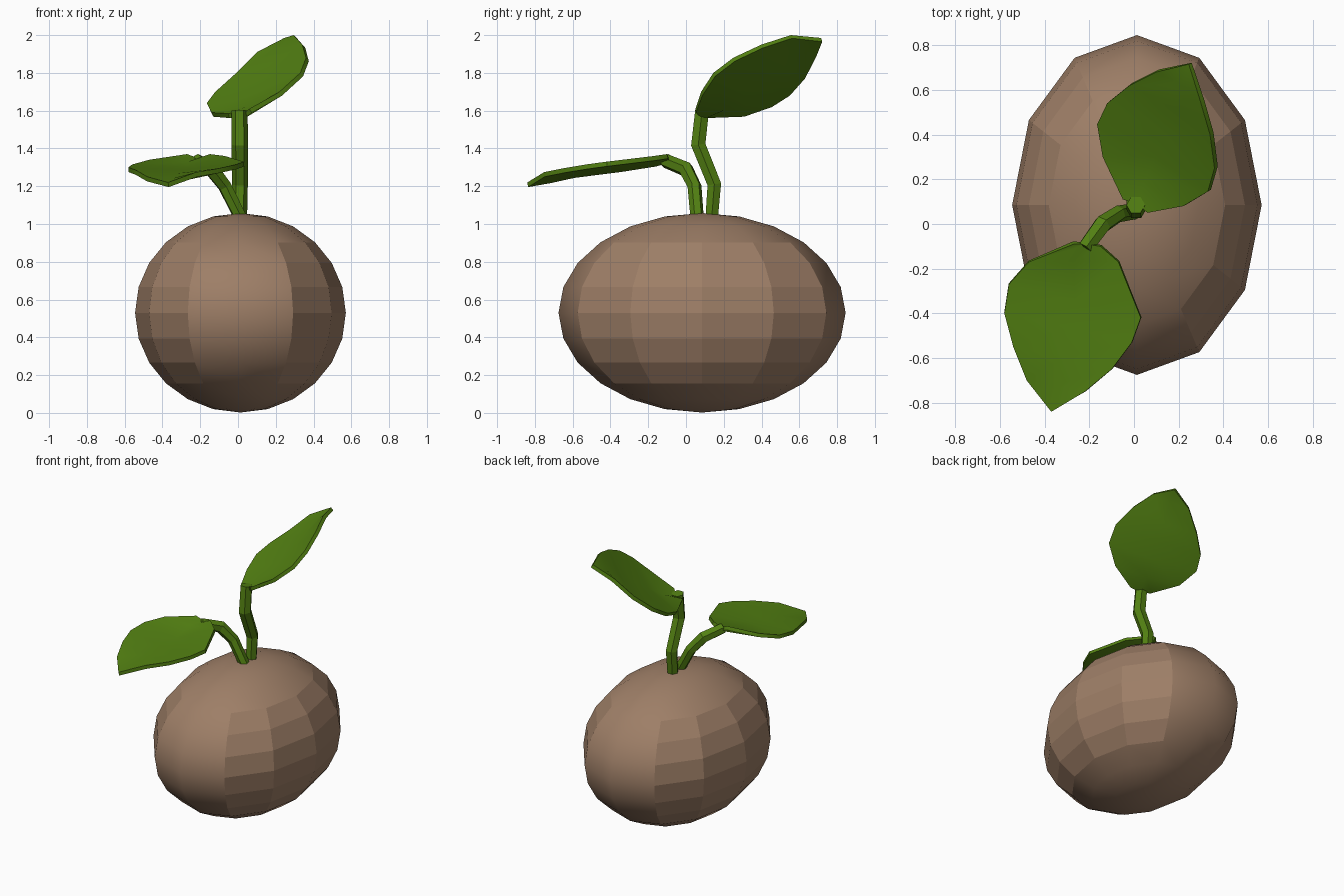
import bpy, bmesh
from mathutils import Vector

if "Cube" in bpy.data.objects:
    bpy.data.objects.remove(bpy.data.objects["Cube"])


def material(name, rgb):
    m = bpy.data.materials.new(name)
    m.diffuse_color = (*rgb, 1)
    m.use_nodes = True
    m.node_tree.nodes["Principled BSDF"].inputs["Base Color"].default_value = m.diffuse_color
    return m


brown = material("seed brown", (0.34, 0.21, 0.135))
green = material("leaf green", (0.085, 0.215, 0.006))

# Seed: low-poly ellipsoid, smooth on the ends and top, faceted on the flanks
bpy.ops.mesh.primitive_uv_sphere_add(segments=12, ring_count=12, radius=1)
seed = bpy.context.object
seed.name = "seed"
centre, size = Vector((0.013, 0.085, 0.53)), (0.558, 0.76, 0.528)
for v in seed.data.vertices:
    v.co = Vector(a * b for a, b in zip(v.co, size)) + centre
for p in seed.data.polygons:
    c = p.center - centre
    p.use_smooth = abs(c.x) < 0.2 or abs(c.z) > 0.38
seed.data.materials.append(brown)


# Stems: six-sided tubes along short paths
def stem(name, path):
    curve = bpy.data.curves.new(name, 'CURVE')
    curve.dimensions = '3D'
    curve.bevel_depth = 0.042
    curve.bevel_resolution = 1
    curve.use_fill_caps = True
    sp = curve.splines.new('POLY')
    sp.points.add(len(path) - 1)
    for pt, (x, y, z, r) in zip(sp.points, path):
        pt.co = (x, y, z, 1)
        pt.radius = r
    curve.materials.append(green)
    ob = bpy.data.objects.new(name, curve)
    bpy.context.collection.objects.link(ob)
    bpy.ops.object.select_all(action='DESELECT')
    ob.select_set(True)
    bpy.context.view_layer.objects.active = ob
    bpy.ops.object.convert(target='MESH')
    bpy.context.object.name = name
    bpy.ops.object.shade_flat()


stem("tall_stem", [(0.01, 0.135, 1.02, 0.9), (0.01, 0.15, 1.21, 1.0),
                   (0.01, 0.065, 1.42, 1.05), (0.008, 0.085, 1.6, 1.0)])
stem("short_stem", [(0.02, 0.06, 1.02, 0.85), (-0.07, 0.045, 1.2, 0.9),
                    (-0.14, 0.0, 1.29, 1.0), (-0.22, -0.11, 1.335, 0.9)])


# Leaves: left and right edge points, with a sunken midrib and some thickness
def leaf(name, left, right, tip, sag):
    bm = bmesh.new()
    left, right, tip = [Vector(p) for p in left], [Vector(p) for p in right], Vector(tip)
    up = (right[3] - left[3]).cross(tip - left[0]).normalized()
    rows = []
    for l, r in zip(left, right):
        mid = (l + r) / 2 - up * sag
        rows.append([bm.verts.new(p) for p in (l, mid, r)])
    for a, b in zip(rows, rows[1:]):
        for i in (0, 1):
            bm.faces.new((a[i], a[i + 1], b[i + 1], b[i]))
    t = bm.verts.new(tip)
    for i in (0, 1):
        bm.faces.new((rows[-1][i], rows[-1][i + 1], t))
    me = bpy.data.meshes.new(name)
    bm.to_mesh(me)
    bm.free()
    me.materials.append(green)
    ob = bpy.data.objects.new(name, me)
    bpy.context.collection.objects.link(ob)
    mod = ob.modifiers.new("thickness", 'SOLIDIFY')
    mod.thickness = 0.025
    mod.offset = -1
    bpy.ops.object.select_all(action='DESELECT')
    ob.select_set(True)
    bpy.context.view_layer.objects.active = ob
    bpy.ops.object.modifier_apply(modifier=mod.name)
    bpy.ops.object.shade_smooth_by_angle(angle=0.6)


leaf("tall_leaf",
     [(-0.05, 0.11, 1.585), (-0.14, 0.3, 1.59), (-0.165, 0.445, 1.64),
      (-0.12, 0.54, 1.70), (-0.02, 0.62, 1.79), (0.1, 0.68, 1.91)],
     [(0.06, 0.05, 1.61), (0.22, 0.08, 1.70), (0.33, 0.145, 1.80),
      (0.36, 0.25, 1.88), (0.34, 0.4, 1.95), (0.295, 0.555, 2.0)],
     (0.245, 0.715, 1.985), 0.025)

# The low leaf points forward, so its left edge is on +x seen from the stem
leaf("low_leaf",
     [(-0.15, -0.10, 1.37), (-0.07, -0.17, 1.36), (0.03, -0.42, 1.33),
      (-0.01, -0.53, 1.315), (-0.10, -0.65, 1.295), (-0.22, -0.75, 1.275)],
     [(-0.27, -0.09, 1.37), (-0.47, -0.17, 1.34), (-0.56, -0.27, 1.315),
      (-0.58, -0.40, 1.30), (-0.54, -0.55, 1.285), (-0.48, -0.70, 1.25)],
     (-0.37, -0.84, 1.22), 0.022)
